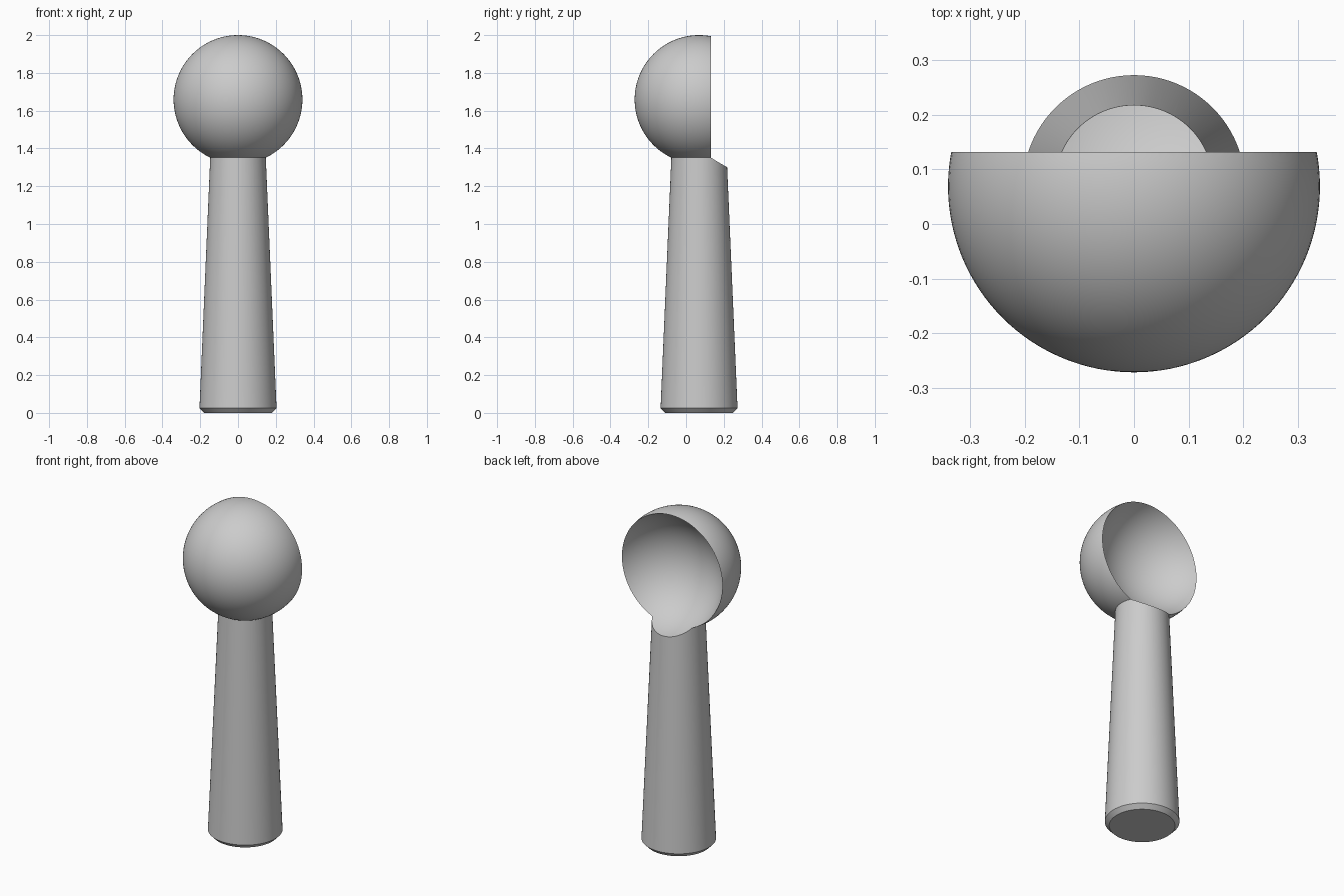
import bpy
from math import radians

cube = bpy.data.objects.get("Cube")
if cube:
    bpy.data.objects.remove(cube, do_unlink=True)

AXIS_Y = 0.069      # shared axis of handle and bowl
HEAD_Z = 1.659
HEAD_R = 0.341

grey = bpy.data.materials.new("plain grey")
grey.use_nodes = True
colour = (0.6, 0.6, 0.6, 1)
grey.diffuse_color = colour
grey.node_tree.nodes["Principled BSDF"].inputs["Base Color"].default_value = colour


def ball(name, radius, y):
    """Sphere with its poles along y, so its rings run parallel to the rim."""
    bpy.ops.mesh.primitive_uv_sphere_add(segments=96, ring_count=64, radius=radius,
                                         location=(0, y, HEAD_Z), rotation=(radians(90), 0, 0))
    bpy.context.object.name = name
    return bpy.context.object


def lathe(name, profile, y, segments=96):
    """Closed solid turned around a vertical axis from (radius, height) pairs."""
    from math import cos, sin, tau
    verts = [(r * cos(tau * i / segments), r * sin(tau * i / segments), z)
             for r, z in profile for i in range(segments)]
    faces = [tuple(reversed(range(segments))),
             tuple(range(len(verts) - segments, len(verts)))]
    for k in range(len(profile) - 1):
        a, b = k * segments, (k + 1) * segments
        for i in range(segments):
            j = (i + 1) % segments
            faces.append((a + i, a + j, b + j, b + i))
    mesh = bpy.data.meshes.new(name)
    mesh.from_pydata(verts, [], faces)
    obj = bpy.data.objects.new(name, mesh)
    obj.location.y = y
    bpy.context.collection.objects.link(obj)
    return obj


def combine(target, other, operation):
    mod = target.modifiers.new(operation.lower(), "BOOLEAN")
    mod.operation, mod.object, mod.solver = operation, other, "EXACT"
    bpy.context.view_layer.objects.active = target
    bpy.ops.object.modifier_apply(modifier=mod.name)
    bpy.data.objects.remove(other, do_unlink=True)


# Tapered handle with a chamfered foot, running up into the head
handle = lathe("handle", [(0.18, 0), (0.204, 0.025), (0.145, 1.40)], AXIS_Y)

# Round head joined to the handle
scoop = ball("scoop", HEAD_R, AXIS_Y)
combine(scoop, handle, "UNION")

# Hollow bowl, open to the back, with a knife-edge rim and a lip cut into the handle
combine(scoop, ball("bowl_cutter", 0.362, AXIS_Y + 0.2), "DIFFERENCE")

scoop.data.materials.clear()
scoop.data.materials.append(grey)
bpy.ops.object.select_all(action="DESELECT")
scoop.select_set(True)
bpy.context.view_layer.objects.active = scoop
bpy.ops.object.shade_smooth_by_angle(angle=radians(30))
